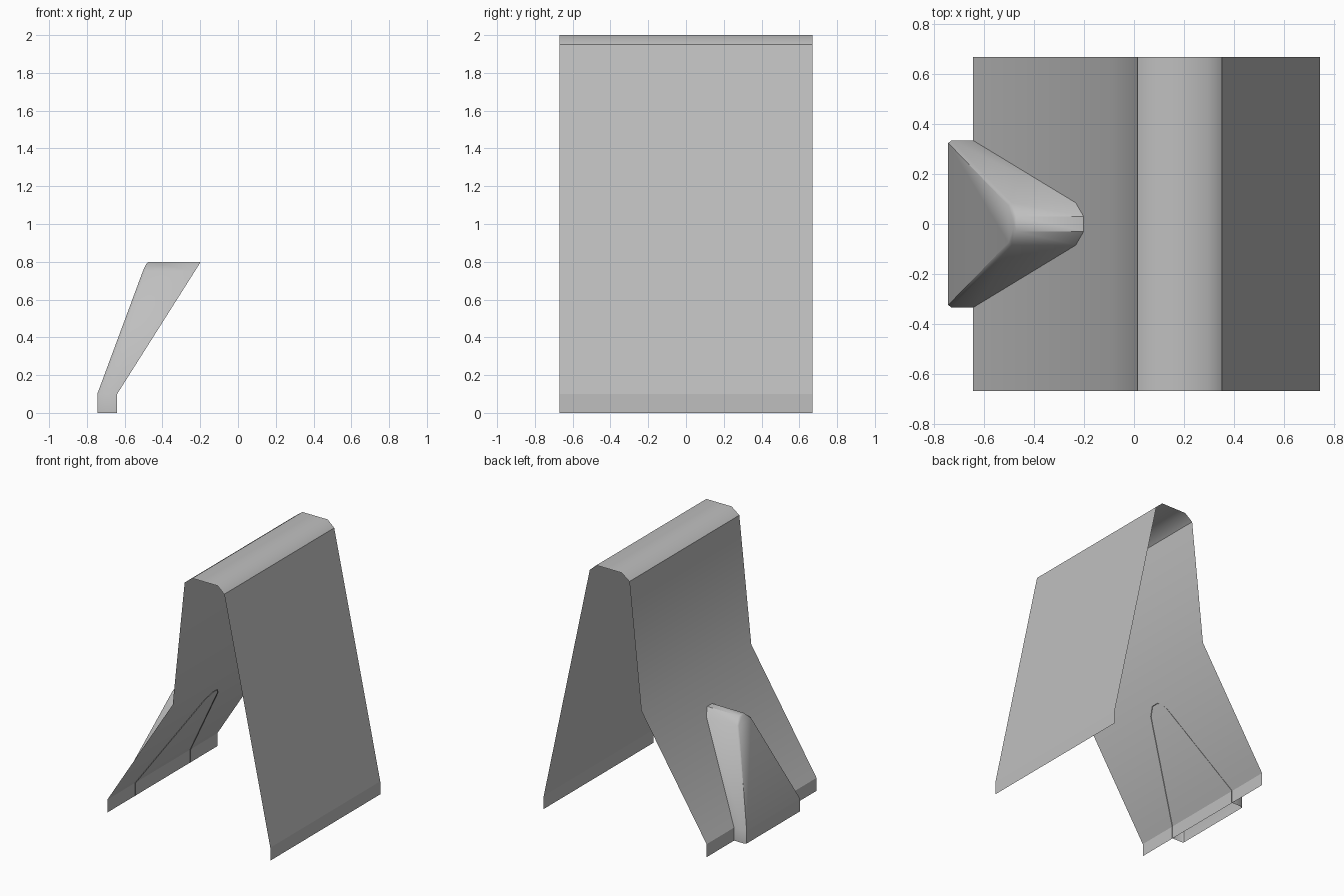
import bpy
import bmesh

cube = bpy.data.objects.get("Cube")
if cube:
    bpy.data.objects.remove(cube, do_unlink=True)

grey = bpy.data.materials.new("light grey")
grey.use_nodes = True
colour = (0.52, 0.52, 0.52, 1)
grey.diffuse_color = colour
grey.node_tree.nodes["Principled BSDF"].inputs["Base Color"].default_value = colour


def finish(bm, name):
    """Turn a bmesh into a smooth-shaded grey object."""
    for face in bm.faces:
        face.smooth = True
    mesh = bpy.data.meshes.new(name)
    bm.to_mesh(mesh)
    bm.free()
    mesh.materials.append(grey)
    obj = bpy.data.objects.new(name, mesh)
    bpy.context.collection.objects.link(obj)
    return obj


# Folded sheet: an x-z profile swept along y
profile = [(-0.645, 0), (-0.645, 0.1), (-0.088, 0.98), (0.014, 1.95), (0.08, 2),
           (0.296, 2), (0.352, 1.95), (0.745, 0.1), (0.745, 0)]
DEPTH = 0.67
bm = bmesh.new()
rows = [[bm.verts.new((x, y, z)) for y in (-DEPTH, DEPTH)] for x, z in profile]
for (a, b), (c, d) in zip(rows, rows[1:]):
    bm.faces.new((a, c, d, b))
    edge = bm.edges.get((a, b))
    if edge and a.co.z in (rows[1][0].co.z, rows[3][0].co.z):
        edge.smooth = False
bmesh.ops.recalc_face_normals(bm, faces=bm.faces)
if sum((f.normal.z * f.calc_area() for f in bm.faces)) < 0:
    bmesh.ops.reverse_faces(bm, faces=bm.faces)
finish(bm, "folded_sheet")

# Hollow rear support: outline rings stepping from the back plate to the sheet
half = [(0.335, 0), (0.335, 0.1), (0.085, 0.75), (0.03, 0.8)]
outline = half + [(-y, z) for y, z in reversed(half)]


def ring(bm, foot_x, slope, inset):
    verts = []
    for y, z in outline:
        side = 1 if y > 0 else -1
        top_drop = inset if z > 0.78 else 0
        x = foot_x + slope * max(z - 0.1, 0)
        verts.append(bm.verts.new((x, y - side * inset, z - top_drop)))
    return verts


bm = bmesh.new()
rings = [ring(bm, -0.745, 0.371, 0.01), ring(bm, -0.732, 0.371, 0),
         ring(bm, -0.64, 0.633, 0)]
for near, far in zip(rings, rings[1:]):
    for i in range(len(outline) - 1):
        bm.faces.new((near[i], near[i + 1], far[i + 1], far[i]))
plate = rings[0]
for i in range(len(half) - 1):
    bm.faces.new((plate[i], plate[-1 - i], plate[-2 - i], plate[i + 1]))
bmesh.ops.recalc_face_normals(bm, faces=bm.faces)
if sum((f.normal.x * f.calc_area() for f in bm.faces)) > 0:
    bmesh.ops.reverse_faces(bm, faces=bm.faces)
support = finish(bm, "rear_support")
bpy.ops.object.select_all(action="DESELECT")
support.select_set(True)
bpy.context.view_layer.objects.active = support
bpy.ops.object.shade_smooth_by_angle(angle=0.7)

# Keep the sheet's foot folds and top bevel edges crisp
sheet = bpy.data.objects["folded_sheet"]
for e in sheet.data.edges:
    heights = [sheet.data.vertices[v].co.z for v in e.vertices]
    if max(heights) - min(heights) < 0.001 and (
            abs(heights[0] - 0.1) < 0.01 or abs(heights[0] - 1.95) < 0.01):
        e.use_edge_sharp = True
